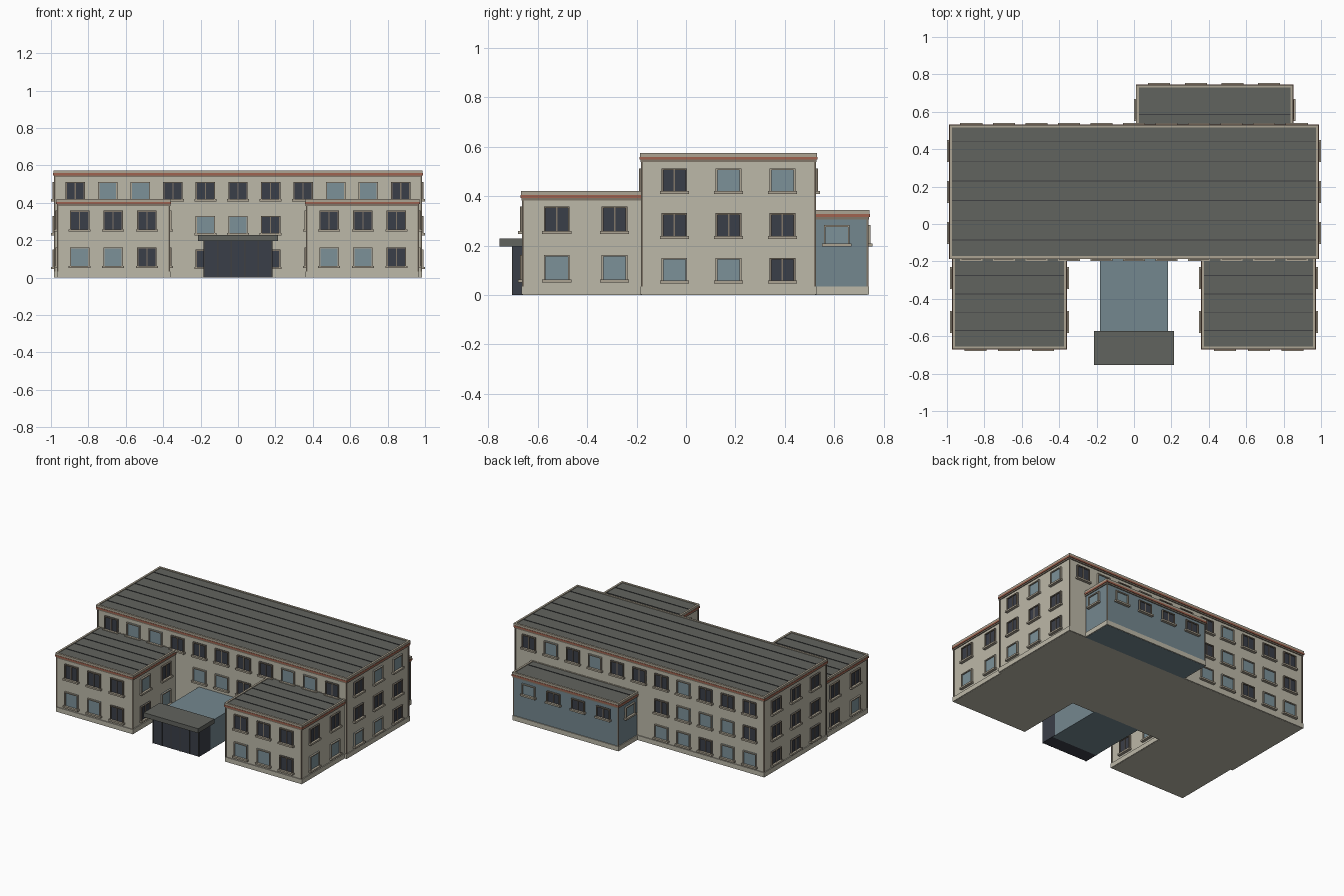
import bpy, bmesh, math, random
from mathutils import Matrix, Vector

if "Cube" in bpy.data.objects:
    bpy.data.objects.remove(bpy.data.objects["Cube"])

random.seed(4)


def material(name, rgb):
    m = bpy.data.materials.new(name)
    lin = [(c / 255 / 12.92) if c / 255 <= 0.04045 else ((c / 255 + 0.055) / 1.055) ** 2.4 for c in rgb]
    m.diffuse_color = (*lin, 1)
    m.use_nodes = True
    m.node_tree.nodes["Principled BSDF"].inputs["Base Color"].default_value = m.diffuse_color
    return m


WALL = material("wall_cream", (188, 184, 168))
TRIM = material("trim_beige", (172, 163, 146))
ROOF = material("roof_grey", (97, 99, 94))
SEAM = material("seam_dark_grey", (62, 64, 66))
RED = material("cornice_red", (160, 98, 78))
BLUE = material("panel_blue", (116, 135, 143))
DARK = material("dark_glass", (58, 62, 72))
PALE = material("pale_glass", (124, 145, 153))
FRAME = material("frame_brown", (128, 118, 104))


class Part:
    """Collects boxes of several colours into one named object."""

    def __init__(self, name):
        self.name, self.bm, self.mats = name, bmesh.new(), []

    def box(self, x0, x1, y0, y1, z0, z1, mat, matrix=Matrix()):
        if mat not in self.mats:
            self.mats.append(mat)
        t = Matrix.Translation(((x0 + x1) / 2, (y0 + y1) / 2, (z0 + z1) / 2))
        s = Matrix.Diagonal((x1 - x0, y1 - y0, z1 - z0, 1))
        vs = bmesh.ops.create_cube(self.bm, size=1, matrix=matrix @ t @ s)["verts"]
        for f in {f for v in vs for f in v.link_faces}:
            f.material_index = self.mats.index(mat)

    def done(self):
        me = bpy.data.meshes.new(self.name)
        self.bm.to_mesh(me)
        self.bm.free()
        for m in self.mats:
            me.materials.append(m)
        ob = bpy.data.objects.new(self.name, me)
        bpy.context.collection.objects.link(ob)


def block(name, x0, x1, y0, y1, top, wall, seams):
    """Walls, plinth, corner strips, layered cornice and seamed flat roof."""
    p = Part(name + "_walls")
    p.box(x0, x1, y0, y1, 0, top - 0.02, wall)
    p.done()
    p = Part(name + "_plinth")
    e = 0.006
    p.box(x0 - e, x1 + e, y0 - e, y1 + e, 0.001, 0.034, WALL)
    p.done()
    p = Part(name + "_corner_strips")
    c = 0.004
    for x in (x0, x1):
        for y in (y0, y1):
            p.box(x - c, x + c, y - c, y + c, 0.034, top - 0.03, FRAME)
    p.done()
    p = Part(name + "_cornice")
    for e, z0, z1, m in ((0.006, 0.037, 0.027, FRAME), (0.010, 0.027, 0.015, RED)):
        p.box(x0 - e, x1 + e, y0 - e, y1 + e, top - z0, top - z1, m)
    e, i = 0.008, 0.006
    z0, z1 = top - 0.015, top
    for a, b in ((x0 - e, x0 + i), (x1 - i, x1 + e)):
        p.box(a, b, y0 - e, y1 + e, z0, z1, TRIM)
    for a, b in ((y0 - e, y0 + i), (y1 - i, y1 + e)):
        p.box(x0 + i, x1 - i, a, b, z0, z1, TRIM)
    p.done()
    p = Part(name + "_roof")
    p.box(x0 + i, x1 - i, y0 + i, y1 - i, top - 0.02, top - 0.005, ROOF)
    for y in seams:
        p.box(x0 + i, x1 - i, y - 0.002, y + 0.002, top - 0.006, top - 0.002, SEAM)
    p.done()


def window(p, x, y, z0, z1, facing, pale, w=0.104):
    """Framed two-pane window; facing is the outward normal."""
    ang = {"front": 0, "right": 90, "back": 180, "left": 270}[facing]
    m = Matrix.Translation((x, y, 0)) @ Matrix.Rotation(math.radians(ang), 4, "Z")
    h, t = w / 2, 0.007
    fr = TRIM if pale else FRAME
    p.box(-h, h, -0.004, 0.002, z0, z1, PALE if pale else DARK, m)
    for a, b in ((-h, -h + t), (h - t, h)):
        p.box(a, b, -0.012, 0.002, z0, z1, fr, m)
    p.box(-h + t, h - t, -0.012, 0.002, z1 - t, z1, fr, m)
    if not pale:
        p.box(-0.003, 0.003, -0.008, 0.002, z0, z1 - t, fr, m)
    p.box(-h - 0.007, h + 0.007, -0.020, 0.002, z0 - 0.004, z0 + 0.008, TRIM, m)


def pale_at(pattern, i):
    return pattern[i] == "L" if pattern else random.random() < 0.3


# Main three-storey block
MX, MY0, MY1 = 0.979, -0.178, 0.521
block("main_block", -MX, MX, MY0, MY1, 0.574, WALL, [-0.085 + 0.105 * i for i in range(6)])
ROWS = [(0.05, 0.15), (0.23, 0.331), (0.412, 0.512)]
cols = [0.174 * i for i in range(-5, 6)]

p = Part("main_front_windows")
for i, x in enumerate(cols):
    window(p, x, MY0, *ROWS[2], "front", "DLLDDDDDLLD"[i] == "L")
for i, x in enumerate((-0.174, 0, 0.174)):
    window(p, x, MY0, *ROWS[1], "front", i < 2)
    if x:
        window(p, x, MY0, *ROWS[0], "front", False)
p.done()

p = Part("main_back_windows")
for r, row in enumerate(ROWS):
    for x in cols:
        pale = random.random() < 0.25
        if r == 2 or x < -0.06:
            window(p, x, MY1, *row, "back", pale)
        elif x > 0.9:
            window(p, x, MY1, *row, "back", pale)
p.done()

for side, sx in (("right", 1), ("left", -1)):
    p = Part("main_%s_windows" % side)
    for r, row in enumerate(ROWS):
        pat = ("LLD", "DDD", "DLL")[r] if sx > 0 else None
        for i, y in enumerate((-0.047, 0.172, 0.39)):
            window(p, sx * MX, y, *row, side, pale_at(pat, i))
    p.done()

# Two-storey front wings
WX0, WX1, WY = 0.368, 0.963, -0.66
WROWS = [(0.055, 0.162), (0.25, 0.358)]
for side, other, sx in (("right", "left", 1), ("left", "right", -1)):
    x0, x1 = sorted((sx * WX0, sx * WX1))
    block(side + "_wing", x0, x1, WY, MY0 + 0.005, 0.42, WALL, [-0.57 + 0.098 * i for i in range(4)])
    p = Part(side + "_wing_windows")
    for r, row in enumerate(WROWS):
        for i, x in enumerate(sorted(sx * v for v in (0.487, 0.668, 0.847))):
            window(p, x, WY, *row, "front", r == 0 and i < 2)
        for y in (-0.523, -0.289):
            window(p, sx * WX1, y, *row, side, r == 0 and (sx > 0 or y < -0.4))
            window(p, sx * WX0, y, *row, other, random.random() < 0.3)
    p.done()

# Blue rear annex
AX0, AX1, AY = 0.02, 0.843, 0.735
block("rear_annex", AX0, AX1, MY1 - 0.002, AY, 0.343, BLUE, [0.585])
p = Part("rear_annex_windows")
for i, x in enumerate((0.133, 0.332, 0.526, 0.722)):
    window(p, x, AY, 0.2, 0.282, "back", i == 3)
window(p, AX1, 0.61, 0.2, 0.282, "right", True)
window(p, AX0, 0.61, 0.2, 0.282, "left", True)
p.done()

# Glazed link corridor from the entrance to the main block
p = Part("entrance_link")
p.box(-0.183, 0.183, -0.60, MY0 + 0.005, 0, 0.2, BLUE)
p.done()

# Dark glazed entrance with mullions, and its canopy
p = Part("entrance_glazing")
p.box(-0.185, 0.185, -0.70, -0.575, 0, 0.199, DARK)
for i in range(6):
    x = -0.18 + 0.072 * i
    p.box(x - 0.003, x + 0.003, -0.703, -0.699, 0, 0.199, SEAM)
p.done()
p = Part("entrance_canopy")
p.box(-0.215, 0.215, -0.755, -0.572, 0.197, 0.229, ROOF)
p.done()
